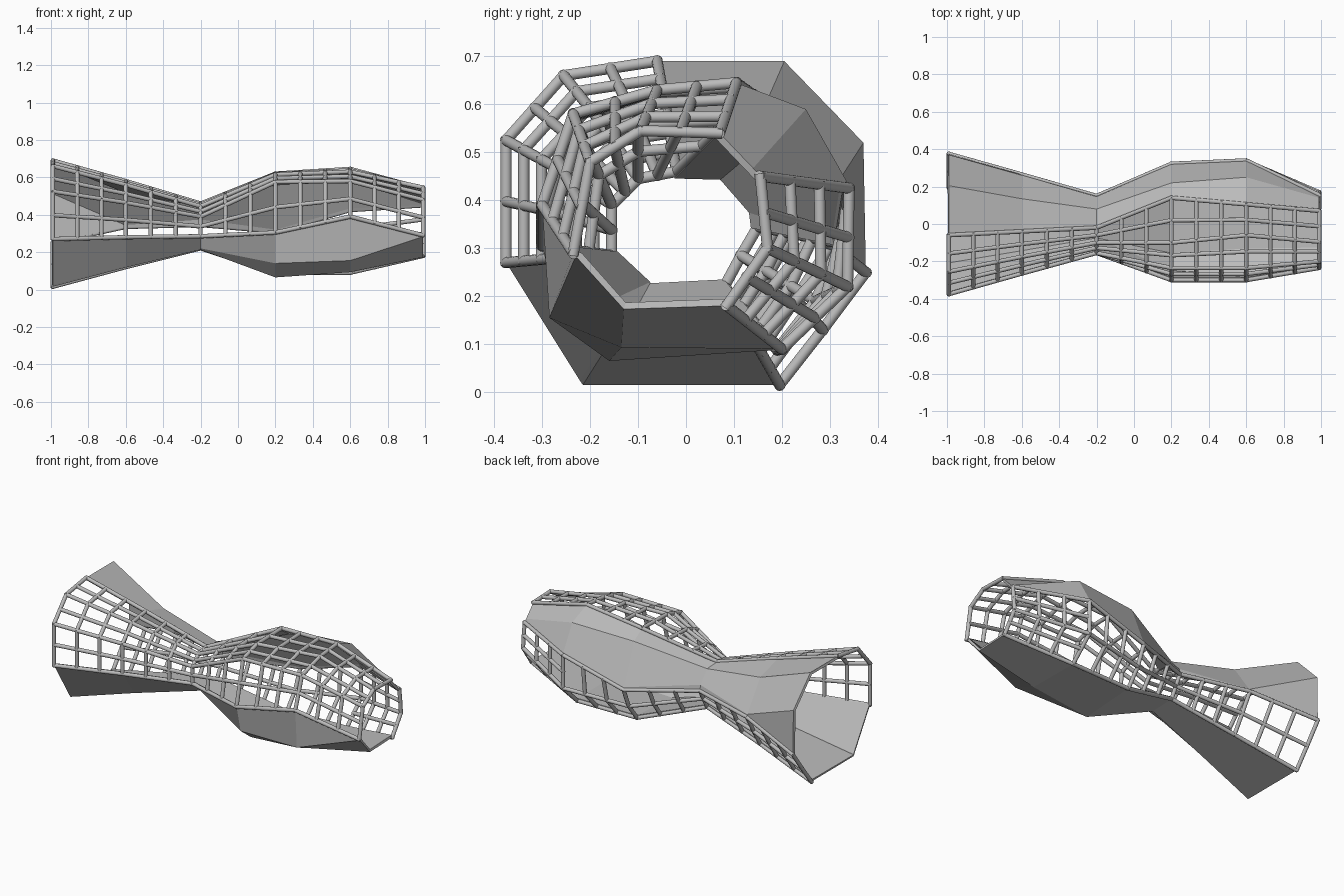
import bpy
import bmesh
from mathutils import Vector

cube = bpy.data.objects.get("Cube")
if cube:
    bpy.data.objects.remove(cube, do_unlink=True)

# One grey material for every part
grey = bpy.data.materials.new("light_grey")
grey.use_nodes = True
colour = (0.5, 0.5, 0.5, 1)
grey.diffuse_color = colour
grey.node_tree.nodes["Principled BSDF"].inputs["Base Color"].default_value = colour

# Stations along the tube and the (y, z) of each lengthwise rail at every station
STATIONS = [-.99, -.6, -.2, .2, .6, .99]
RAILS = {
    "front_low": [(-.375, .27), (-.265, .28), (-.155, .285), (-.3, .305), (-.3, .39), (-.235, .29)],
    "front_mid": [(-.375, .525), (-.265, .465), (-.155, .39), (-.235, .575), (-.235, .58), (-.2, .48)],
    "front_high": [(-.255, .66), (-.175, .56), (-.1, .445), (-.1, .615), (-.06, .63), (-.095, .545)],
    "top": [(-.06, .69), (-.04, .58), (-.02, .46), (.14, .62), (.105, .645), (.07, .54)],
    "back_high": [(.205, .69), (.135, .53), (.08, .455), (.22, .57), (.25, .59), (.14, .467)],
    "back_mid": [(.37, .52), (.26, .35), (.145, .38), (.318, .325), (.335, .44), (.148, .458)],
    "back_low": [(.375, .25), (.265, .335), (.15, .345), (.322, .31), (.34, .425), (.155, .45)],
    "under_back": [(.285, .13), (.2, .225), (.115, .285), (.27, .19), (.337, .22), (.17, .3)],
    "bottom_back": [(.195, .015), (.135, .12), (.08, .22), (.19, .088), (.2, .09), (.085, .18)],
    "bottom_front": [(-.215, .015), (-.15, .118), (-.08, .213), (-.16, .065), (-.135, .093), (-.13, .173)],
    "under_front": [(-.222, .025), (-.155, .125), (-.086, .22), (-.26, .14), (-.285, .155), (-.23, .283)],
}
BAR_RADIUS = 0.0115
STEPS = 3


def rail_point(rail, station):
    y, z = RAILS[rail][station]
    return Vector((STATIONS[station], y, z))


def finish(bm, name):
    mesh = bpy.data.meshes.new(name)
    bm.to_mesh(mesh)
    bm.free()
    mesh.materials.append(grey)
    obj = bpy.data.objects.new(name, mesh)
    bpy.context.collection.objects.link(obj)
    return obj


def shell(name, rails):
    """Flat-faced wall lofted between rails, thickened inward."""
    bm = bmesh.new()
    grid = [[bm.verts.new(rail_point(r, s)) for s in range(len(STATIONS))] for r in rails]
    for low, high in zip(grid, grid[1:]):
        for s in range(len(STATIONS) - 1):
            bm.faces.new((low[s], low[s + 1], high[s + 1], high[s]))
    obj = finish(bm, name)
    thick = obj.modifiers.new("wall_thickness", "SOLIDIFY")
    thick.thickness = 0.015
    thick.offset = -1


def bar(bm, start, end):
    """Round bar between two points."""
    axis = end - start
    matrix = axis.to_track_quat("Z", "Y").to_matrix().to_4x4()
    matrix.translation = (start + end) / 2
    bmesh.ops.create_cone(bm, cap_ends=True, segments=16, radius1=BAR_RADIUS,
                          radius2=BAR_RADIUS, depth=axis.length + BAR_RADIUS, matrix=matrix)


def section_point(rails, across, station, t):
    """Point in one section; across counts rails and t runs along the section."""
    i = min(int(across), len(rails) - 2)
    ends = [rail_point(rails[i], s).lerp(rail_point(rails[i + 1], s), across - i)
            for s in (station, station + 1)]
    return ends[0].lerp(ends[1], t)


def lattice(name, rails, cells_for_section):
    """Grid of lengthwise bars and crosswise ribs."""
    bm = bmesh.new()
    spans = len(rails) - 1
    last = len(STATIONS) - 2
    for s in range(last + 1):
        cells = cells_for_section(s)
        # lengthwise bars
        for k in range(spans * cells + 1):
            a = k / cells
            bar(bm, section_point(rails, a, s, 0), section_point(rails, a, s, 1))
        # crosswise ribs, closing the far end once
        for step in range(STEPS + (s == last)):
            t = step / STEPS
            for i in range(spans):
                bar(bm, section_point(rails, i, s, t), section_point(rails, i + 1, s, t))
    obj = finish(bm, name)
    bpy.ops.object.select_all(action="DESELECT")
    obj.select_set(True)
    bpy.context.view_layer.objects.active = obj
    bpy.ops.object.shade_smooth_by_angle()


# Solid walls
shell("back_wall", ["top", "back_high", "back_mid", "back_low"])
shell("bottom_wall", ["bottom_back", "bottom_front", "under_front", "front_low"])

# Open lattices between the walls; the back one is finer at its far end
lattice("front_lattice", ["front_low", "front_mid", "front_high", "top"], lambda s: 2)
lattice("back_lattice", ["back_low", "under_back", "bottom_back"], lambda s: 2 if s == 4 else 1)
